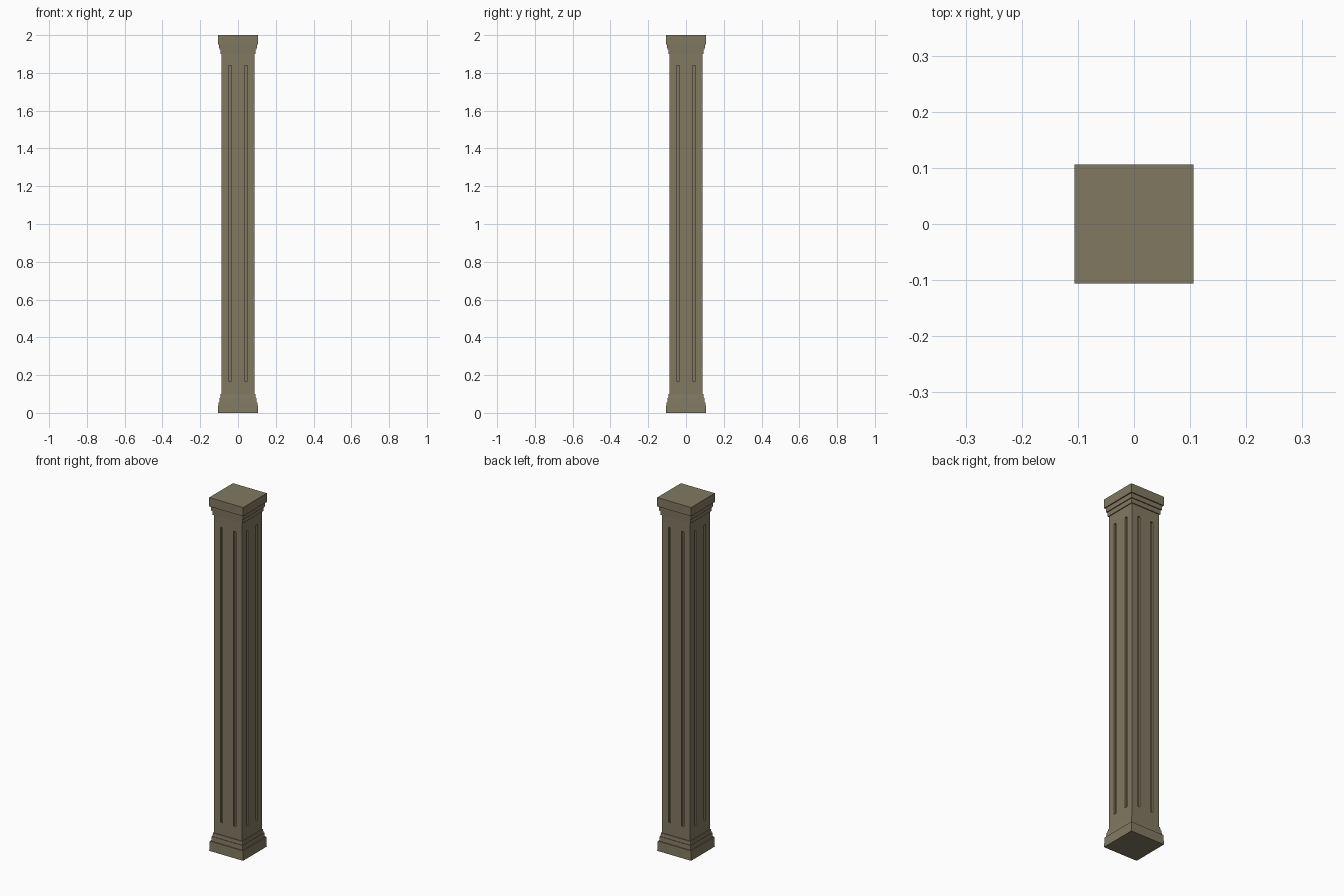
import bpy, bmesh
from mathutils import Vector

cube = bpy.data.objects.get("Cube")
if cube:
    bpy.data.objects.remove(cube, do_unlink=True)

stone = bpy.data.materials.new("weathered_stone")
stone.use_nodes = True
COLOUR = (0.22, 0.19, 0.12, 1)
stone.diffuse_color = COLOUR
stone.node_tree.nodes["Principled BSDF"].inputs["Base Color"].default_value = COLOUR


def finish(name, bm):
    bmesh.ops.recalc_face_normals(bm, faces=bm.faces)
    mesh = bpy.data.meshes.new(name)
    bm.to_mesh(mesh)
    bm.free()
    mesh.materials.append(stone)
    bpy.context.collection.objects.link(bpy.data.objects.new(name, mesh))


def square_moulding(name, profile):
    """Stack square rings from (half width, height) pairs and cap both ends."""
    bm = bmesh.new()
    rings = [[bm.verts.new((sx * w, sy * w, z))
              for sx, sy in ((-1, -1), (1, -1), (1, 1), (-1, 1))] for w, z in profile]
    for low, high in zip(rings, rings[1:]):
        for i in range(4):
            j = (i + 1) % 4
            bm.faces.new((low[i], low[j], high[j], high[i]))
    bm.faces.new(rings[0][::-1])
    bm.faces.new(rings[-1])
    finish(name, bm)


# Stepped base and capital
square_moulding("base", [(0.106, 0), (0.104, 0.055), (0.099, 0.055), (0.097, 0.08),
                         (0.094, 0.08), (0.092, 0.10), (0.086, 0.10)])
square_moulding("capital", [(0.086, 1.9), (0.093, 1.9), (0.094, 1.925), (0.099, 1.925),
                            (0.1, 1.95), (0.106, 1.95), (0.106, 2)])

# Shaft with two sunken flutes on each side
HALF, INNER, OUTER, DEPTH = 0.088, 0.035, 0.049, 0.01
BOTTOM, TOP = 0.17, 1.84
bm = bmesh.new()
bmesh.ops.create_cube(bm, size=1)
for v in bm.verts:
    v.co = Vector((v.co.x * 2 * HALF, v.co.y * 2 * HALF, 1 + v.co.z * 1.82))
cuts = [(axis, s * d) for axis in (0, 1) for s in (-1, 1) for d in (INNER, OUTER)]
for axis, pos in cuts + [(2, BOTTOM), (2, TOP)]:
    normal = Vector((0, 0, 0))
    normal[axis] = 1
    bmesh.ops.bisect_plane(bm, geom=bm.verts[:] + bm.edges[:] + bm.faces[:],
                           plane_co=normal * pos, plane_no=normal)
bm.normal_update()
flutes = []
for f in bm.faces:
    c = f.calc_center_median()
    across = min(abs(c.x), abs(c.y))
    if abs(f.normal.z) < 0.5 and INNER < across < OUTER and BOTTOM < c.z < TOP:
        flutes.append(f)
for f in bmesh.ops.extrude_discrete_faces(bm, faces=flutes)["faces"]:
    inward = f.normal * -DEPTH
    for v in f.verts:
        v.co += inward
finish("fluted_shaft", bm)
